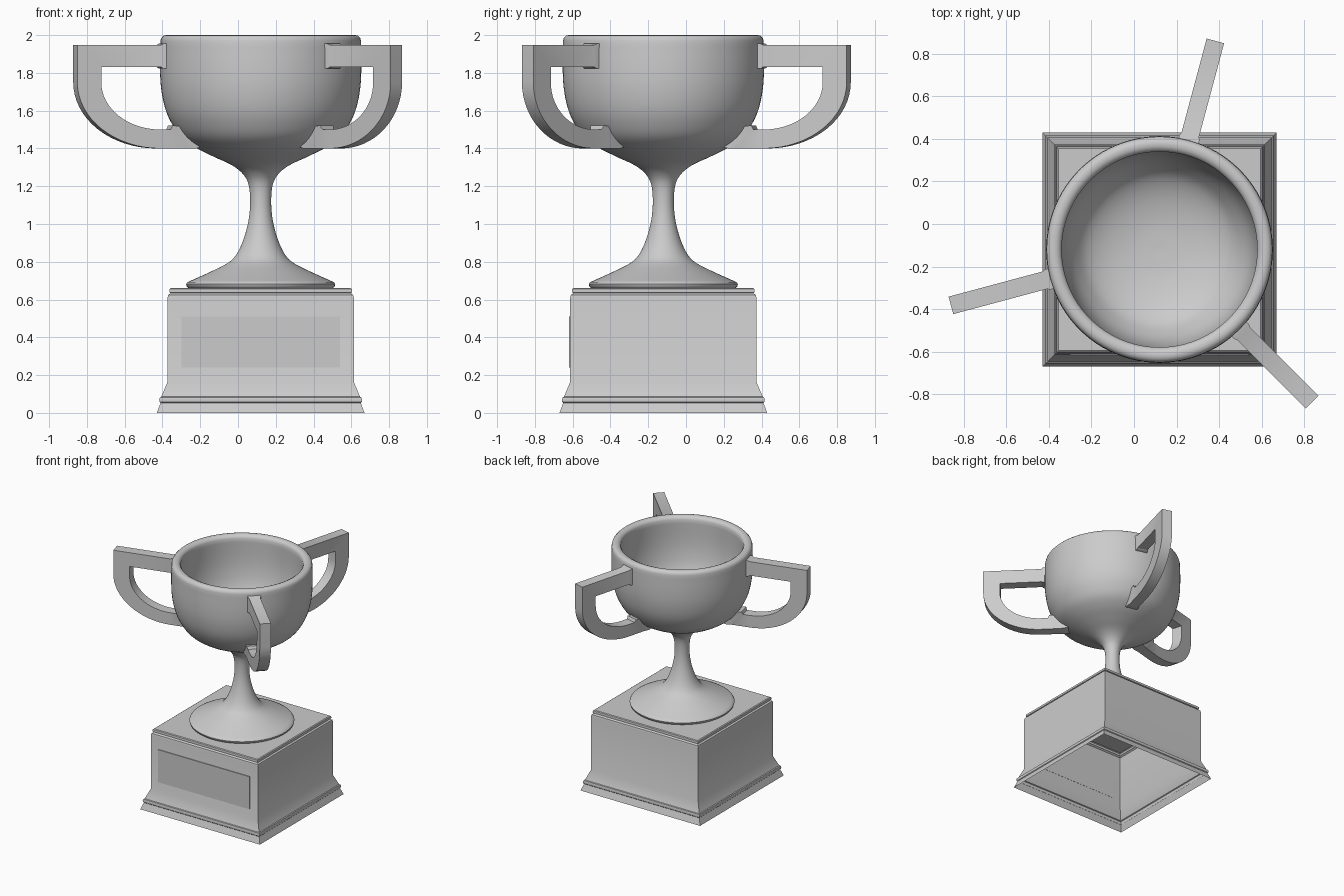
import bpy, bmesh
from math import sin, cos, pi, radians
from mathutils import Vector

if "Cube" in bpy.data.objects:
    bpy.data.objects.remove(bpy.data.objects["Cube"])

CX, CY = 0.12, -0.12      # axis of cup and plinth


def make(name, bm, angle=35):
    bmesh.ops.recalc_face_normals(bm, faces=bm.faces)
    me = bpy.data.meshes.new(name)
    bm.to_mesh(me)
    bm.free()
    ob = bpy.data.objects.new(name, me)
    bpy.context.collection.objects.link(ob)
    ob.location = (CX, CY, 0)
    bpy.ops.object.select_all(action='DESELECT')
    bpy.context.view_layer.objects.active = ob
    ob.select_set(True)
    bpy.ops.object.shade_smooth_by_angle(angle=radians(angle))
    return ob


def loft(bm, rings, cap_start=False, cap_end=False):
    vs = [[bm.verts.new(p) for p in ring] for ring in rings]
    n = len(vs[0])
    for a, b in zip(vs, vs[1:]):
        for i in range(n):
            j = (i + 1) % n
            bm.faces.new((a[i], a[j], b[j], b[i]))
    if cap_start:
        bm.faces.new(vs[0])
    if cap_end:
        bm.faces.new(vs[-1])


def smooth(pts, steps=5):
    # Catmull-Rom curve through the profile points
    p = [Vector(q) for q in pts]
    p = [2 * p[0] - p[1]] + p + [2 * p[-1] - p[-2]]
    out = []
    for a, b, c, d in zip(p, p[1:], p[2:], p[3:]):
        for k in range(steps):
            t = k / steps
            out.append(0.5 * (2 * b + (c - a) * t + (2 * a - 5 * b + 4 * c - d) * t * t
                              + (3 * b - a - 3 * c + d) * t ** 3))
    return out + [p[-2]]


# plinth: open-bottomed square shell with mouldings
base_profile = [(0.55, 0), (0.53, 0.053), (0.535, 0.058), (0.537, 0.07), (0.533, 0.082),
                (0.526, 0.086), (0.493, 0.164), (0.493, 0.61), (0.489, 0.625), (0.476, 0.634),
                (0.483, 0.638), (0.484, 0.647), (0.482, 0.656), (0.475, 0.661)]
bm = bmesh.new()
loft(bm, [[(-h, -h, z), (h, -h, z), (h, h, z), (-h, h, z)] for h, z in base_profile],
     cap_end=True)
make("plinth", bm)

# thin raised blank plate on the plinth front
bm = bmesh.new()
bmesh.ops.create_cube(bm, size=1)
for v in bm.verts:
    v.co = (v.co.x * 0.84, -0.4955 + v.co.y * 0.008, 0.375 + v.co.z * 0.27)
make("front_plate", bm)

# cup: foot, stem and bowl as one turned profile
outer = smooth([(0.37, 0.70), (0.27, 0.745), (0.18, 0.79), (0.135, 0.83), (0.098, 0.90),
                (0.068, 1.0), (0.056, 1.10), (0.062, 1.20), (0.09, 1.26), (0.15, 1.31),
                (0.25, 1.357), (0.345, 1.405), (0.42, 1.46), (0.47, 1.53), (0.505, 1.61),
                (0.526, 1.71), (0.533, 1.82), (0.531, 1.97)])
inner = smooth([(0.46, 1.975), (0.461, 1.82), (0.453, 1.71), (0.432, 1.61), (0.395, 1.53),
                (0.34, 1.46), (0.25, 1.41), (0.13, 1.38), (0.002, 1.372)])
foot = [Vector(p) for p in [(0.38, 0.66), (0.391, 0.668), (0.395, 0.682), (0.388, 0.692)]]
rim = [Vector(p) for p in [(0.527, 1.985), (0.515, 1.997), (0.50, 2.0), (0.485, 1.999),
                           (0.469, 1.991)]]
N = 96
bm = bmesh.new()
loft(bm, [[(p.x * cos(2 * pi * i / N), p.x * sin(2 * pi * i / N), p.y) for i in range(N)]
          for p in foot + outer + rim + inner], cap_start=True, cap_end=True)
make("cup", bm, 45)

# handle sections: outer (r, z), inner (r, z), half width
R = 1.016
sections = [((0.49, 1.958), (0.49, 1.82), 0.05), ((0.545, 1.955), (0.545, 1.823), 0.049),
            ((0.56, 1.947), (0.56, 1.832), 0.0425), ((R, 1.947), (0.885, 1.832), 0.0425)]
for k in range(17):
    a = k / 16 * pi / 2
    sections.append(((0.56 + (R - 0.56) * cos(a), 1.75 - 0.35 * sin(a)),
                     (0.56 + 0.325 * cos(a), 1.75 - 0.25 * sin(a)), 0.0425))
sections += [((0.41, 1.40), (0.505, 1.50), 0.0425), ((0.37, 1.40), (0.495, 1.522), 0.05),
             ((0.33, 1.41), (0.44, 1.515), 0.05)]

# three handles around the bowl
for n in range(3):
    a = radians(75 + 120 * n)
    u, v = Vector((cos(a), sin(a), 0)), Vector((-sin(a), cos(a), 0))
    up = Vector((0, 0, 1))
    bm = bmesh.new()
    loft(bm, [[u * o[0] + up * o[1] - v * w, u * o[0] + up * o[1] + v * w,
               u * i[0] + up * i[1] + v * w, u * i[0] + up * i[1] - v * w]
              for o, i, w in sections], cap_start=True, cap_end=True)
    make(f"handle_{n + 1}", bm, 30)
